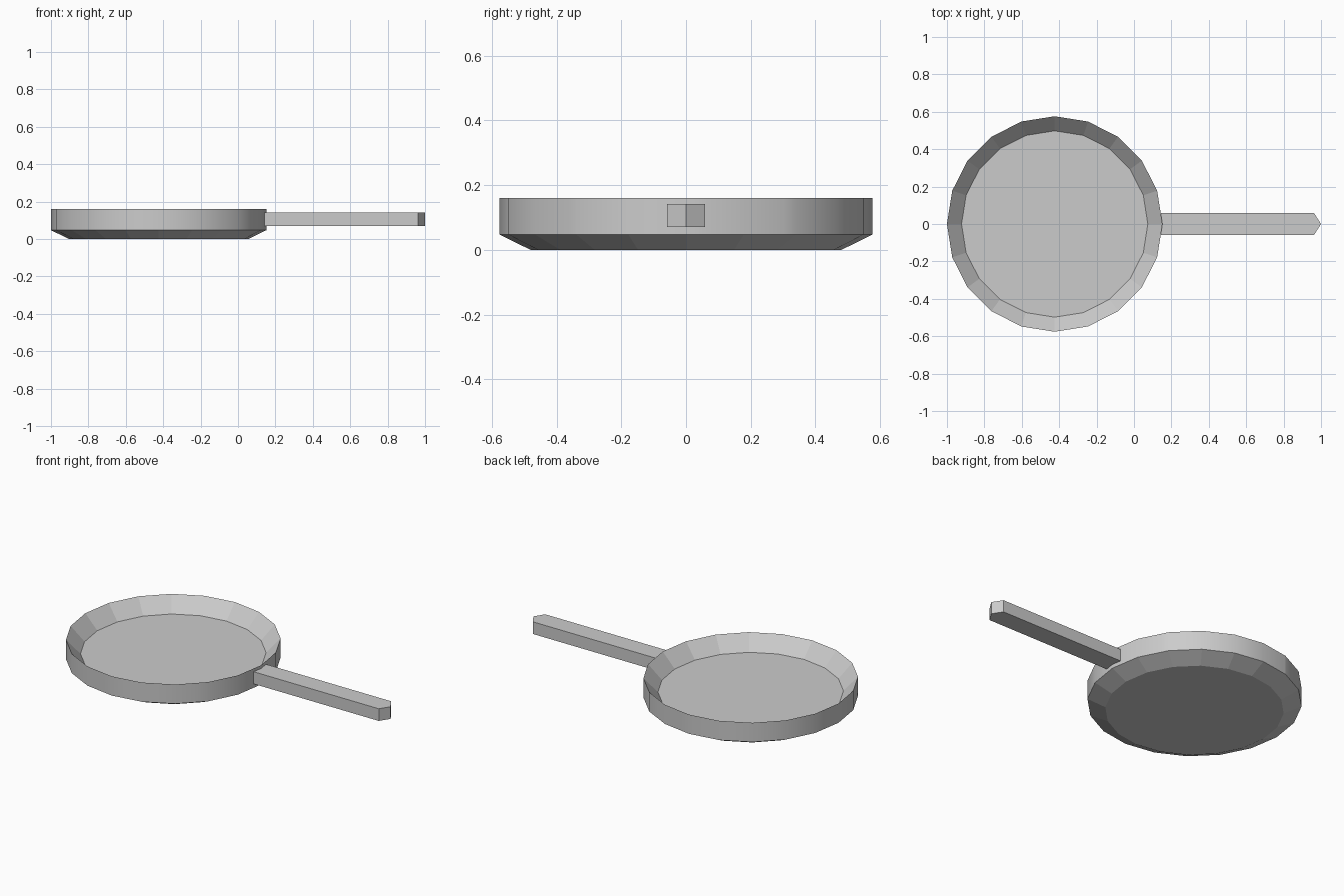
import bpy, bmesh, math
from mathutils import Vector

if "Cube" in bpy.data.objects:
    bpy.data.objects.remove(bpy.data.objects["Cube"])

CX, SIDES = -0.424, 20


def pan_body():
    """Shallow dish: floor, knife-edge rim, upright wall, bevelled base."""
    bm = bmesh.new()
    profile = [(0.498, 0.078), (0.576, 0.161), (0.576, 0.047), (0.48, 0.0)]
    rings = []
    for r, z in profile:
        rings.append([bm.verts.new((CX + r * math.cos(math.tau * i / SIDES),
                                    r * math.sin(math.tau * i / SIDES), z))
                      for i in range(SIDES)])
    for a, b in zip(rings, rings[1:]):
        for i in range(SIDES):
            j = (i + 1) % SIDES
            bm.faces.new((a[i], a[j], b[j], b[i]))
    bm.faces.new(rings[0])
    bm.faces.new(rings[-1])
    bmesh.ops.recalc_face_normals(bm, faces=bm.faces)
    return bm


def handle_body():
    """Bar fitted against the wall, with a pointed tip."""
    bm = bmesh.new()
    w = 0.058
    outline = [(0.152, 0), (0.143, -w), (0.963, -w), (1, 0), (0.963, w), (0.143, w)]
    low = [bm.verts.new((x, y, 0.07)) for x, y in outline]
    top = [bm.verts.new((x, y, 0.142)) for x, y in outline]
    bm.faces.new(low[::-1])
    bm.faces.new(top)
    for i in range(6):
        j = (i + 1) % 6
        bm.faces.new((low[i], low[j], top[j], top[i]))
    bmesh.ops.recalc_face_normals(bm, faces=bm.faces)
    return bm


def cut(bm, a, b):
    """Keep what lies left of the line a->b and cap the break."""
    a, b = Vector((*a, 0)), Vector((*b, 0))
    d = b - a
    bmesh.ops.bisect_plane(bm, geom=bm.verts[:] + bm.edges[:] + bm.faces[:],
                           dist=1e-5, plane_co=a, plane_no=(d.y, -d.x, 0),
                           clear_outer=True)
    edges = [e for e in bm.edges if e.is_boundary]
    if edges:
        bmesh.ops.holes_fill(bm, edges=edges, sides=0)


def finish(bm, name, smooth_wall=False):
    bm.normal_update()
    for f in bm.faces:
        f.smooth = smooth_wall and abs(f.normal.z) < 0.05
    for e in bm.edges:
        e.smooth = len(e.link_faces) == 2 and e.calc_face_angle(0) < 0.35
    mesh = bpy.data.meshes.new(name)
    bm.to_mesh(mesh)
    bm.free()
    bpy.context.collection.objects.link(bpy.data.objects.new(name, mesh))


# Crack junctions on the floor, and where each crack meets the rim
P1, P2, P3, P4, J = (-.46, .11), (-.465, .04), (-.42, -.04), (-.38, -.1), (-.05, -.09)
A, B, C, K, L = (-.6, .55), (.02, .29), (-.935, -.245), (.14, .06), (.085, -.25)
H, G, F, E = (-.064, -.337), (-.166, -.5), (-.33, -.56), (-.51, -.56)

shards = [(C, P2, P1, A), (A, P1, B), (B, P1, P2, J, K), (K, J, L),
          (L, J, P2, P3, P4, H), (H, P4, G), (G, P4, P3, F), (F, P3, E),
          (E, P3, P2, C)]

# Pan shards
for n, path in enumerate(shards, 1):
    bm = pan_body()
    for a, b in zip(path, path[1:]):
        cut(bm, a, b)
    finish(bm, f"pan_shard_{n}", smooth_wall=True)

# Handle, broken in two
breaks = ((.562, -.1), (.549, .1))
for name, line in (("handle_inner", breaks), ("handle_tip", breaks[::-1])):
    bm = handle_body()
    cut(bm, *line)
    finish(bm, name)
